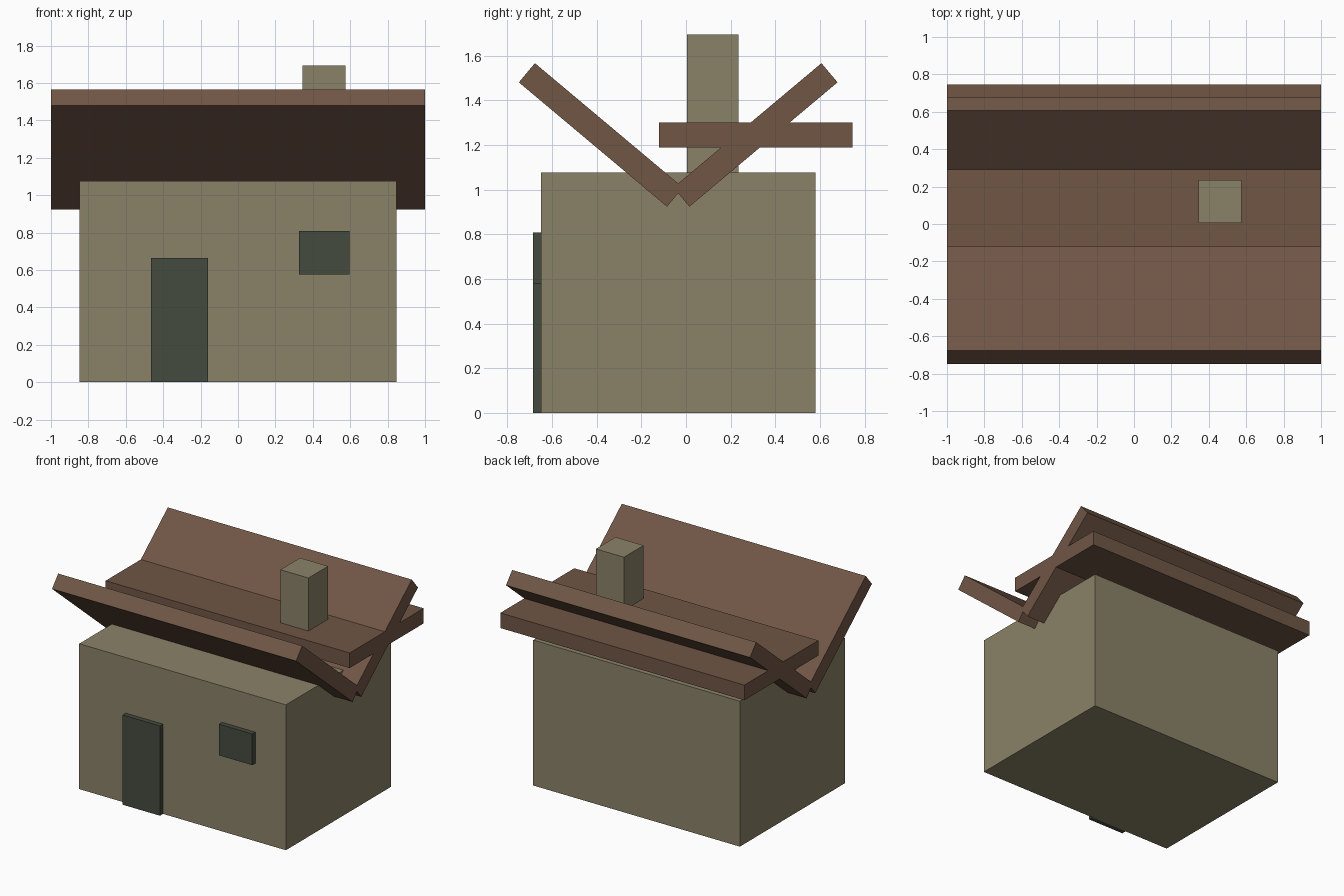
import bpy
import math

if "Cube" in bpy.data.objects:
    bpy.data.objects.remove(bpy.data.objects["Cube"])


def material(name, rgb):
    # sRGB 0-255 to linear diffuse colour
    m = bpy.data.materials.new(name)
    lin = [((c / 255 + 0.055) / 1.055) ** 2.4 for c in rgb]
    m.diffuse_color = (*lin, 1)
    m.use_nodes = True
    m.node_tree.nodes["Principled BSDF"].inputs["Base Color"].default_value = m.diffuse_color
    return m


wall = material("wall_stone", (138, 130, 104))
wood = material("roof_wood", (112, 86, 69))
dark = material("dark_green", (69, 75, 63))


def box(name, lo, hi, mat, tilt=0.0):
    """Box between two corners, tilted about its own centre around x."""
    centre = [(a + b) / 2 for a, b in zip(lo, hi)]
    bpy.ops.mesh.primitive_cube_add(size=1, location=centre,
                                    rotation=(math.radians(tilt), 0, 0))
    ob = bpy.context.object
    ob.name = name
    ob.scale = [b - a for a, b in zip(lo, hi)]
    ob.data.materials.append(mat)
    return ob


# House body
box("walls", (-0.847, -0.649, 0), (0.847, 0.579, 1.077), wall)

# Three equal roof planks: two tilted into a V, one lying flat
LENGTH, THICK, MID = 0.866, 0.112, 1.245
for name, y, tilt in (("front_roof_slab", -0.381, -40),
                      ("back_roof_slab", 0.311, 40),
                      ("flat_roof_slab", 0.312, 0)):
    box(name, (-1, y - LENGTH / 2, MID - THICK / 2),
        (1, y + LENGTH / 2, MID + THICK / 2), wood, tilt)

# Chimney
box("chimney", (0.344, 0.005, 1.04), (0.574, 0.235, 1.694), wall)

# Door and window standing slightly proud of the front wall
box("door", (-0.466, -0.685, 0), (-0.16, -0.64, 0.665), dark)
box("window", (0.325, -0.685, 0.577), (0.596, -0.64, 0.808), dark)
